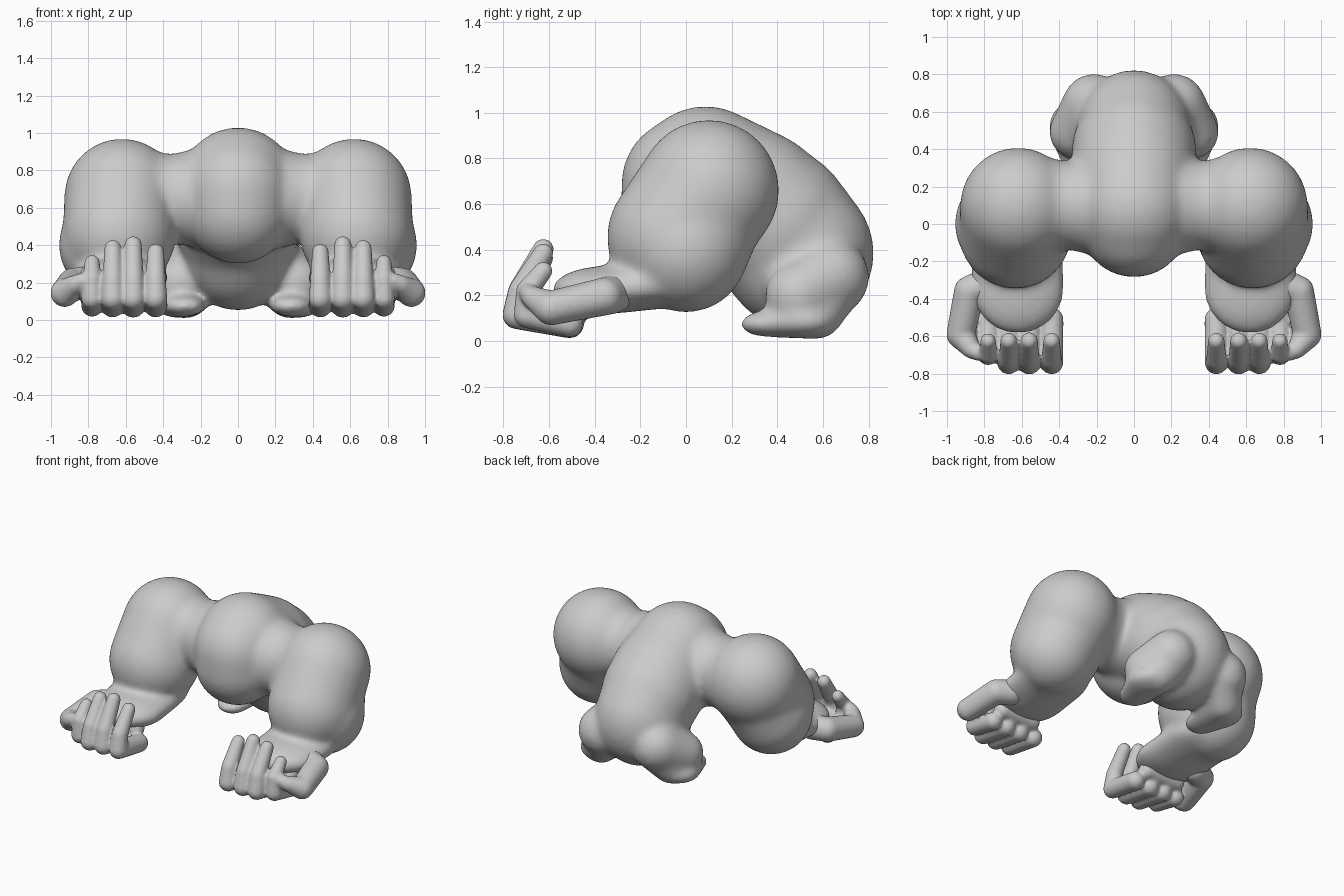
import bpy, bmesh
from mathutils import Matrix

if "Cube" in bpy.data.objects:
    bpy.data.objects.remove(bpy.data.objects["Cube"])


def ball(bm, p, side, stretch):
    """One ellipsoid."""
    x, y, z, r = p
    m = Matrix.Translation((x * side, y, z)) @ Matrix.Diagonal(
        (r * stretch[0], r * stretch[1], r * stretch[2], 1))
    bmesh.ops.create_uvsphere(bm, u_segments=28, v_segments=18, radius=1, matrix=m)


def chain(bm, points, side=1, stretch=(1, 1, 1)):
    """Hull each neighbouring pair of balls into a tapered capsule."""
    for a, b in zip(points, points[1:]):
        part = bmesh.new()
        ball(part, a, side, stretch)
        ball(part, b, side, stretch)
        res = bmesh.ops.convex_hull(part, input=part.verts[:])
        junk = {g for g in res["geom_interior"] + res["geom_unused"]
                if isinstance(g, bmesh.types.BMVert)}
        bmesh.ops.delete(part, geom=list(junk), context="VERTS")
        bmesh.ops.recalc_face_normals(part, faces=part.faces[:])
        tmp = bpy.data.meshes.new("tmp")
        part.to_mesh(tmp)
        part.free()
        bm.from_mesh(tmp)
        bpy.data.meshes.remove(tmp)


def finish(bm, name, voxel, smooth):
    """Fuse the capsules into one skin and soften the joins."""
    mesh = bpy.data.meshes.new(name)
    bm.to_mesh(mesh)
    bm.free()
    ob = bpy.data.objects.new(name, mesh)
    bpy.context.collection.objects.link(ob)
    rm = ob.modifiers.new("fuse", "REMESH")
    rm.mode = "VOXEL"
    rm.voxel_size = voxel
    rm.use_smooth_shade = True
    sm = ob.modifiers.new("soften", "SMOOTH")
    sm.factor = 0.5
    sm.iterations = smooth
    return ob


# torso: chest, back and tapering rump
body = bmesh.new()
chain(body, [(0, 0.0, 0.585, 0.285), (0, 0.005, 0.69, 0.29), (0, 0.085, 0.715, 0.315),
             (0, 0.29, 0.59, 0.338), (0, 0.39, 0.51, 0.335)])
chain(body, [(0, 0.39, 0.515, 0.337), (0, 0.49, 0.385, 0.335), (0, 0.5, 0.34, 0.28)],
      1, (0.94, 1, 1))
for s in (1, -1):
    # shoulder bridge
    chain(body, [(0, 0.1, 0.65, 0.31), (0.36, 0.1, 0.65, 0.23), (0.6, 0.1, 0.65, 0.28)], s)
    # upper arm
    chain(body, [(0.62, 0.1, 0.66, 0.31), (0.635, -0.045, 0.455, 0.303)], s)
    chain(body, [(0.62, 0.1, 0.62, 0.27), (0.685, 0.0, 0.4, 0.275)], s)
    # flat forearm
    chain(body, [(0.63, -0.1, 0.25, 0.25), (0.62, -0.34, 0.225, 0.25)], s, (1, 1, 0.42))
    # hip and thigh
    chain(body, [(0.215, 0.635, 0.28, 0.17), (0.31, 0.49, 0.2, 0.145)], s)
    # lower leg
    chain(body, [(0.215, 0.6, 0.25, 0.17), (0.28, 0.57, 0.13, 0.125)], s)
    # foot
    chain(body, [(0.31, 0.52, 0.088, 0.15), (0.285, 0.345, 0.075, 0.11)], s, (1, 1, 0.52))
finish(body, "body", 0.016, 30)

# hands: palm, four curled fingers and a thumb
fingers = [(0.44, 0.41, 0.046), (0.56, 0.45, 0.047), (0.67, 0.43, 0.046), (0.78, 0.35, 0.042)]
for s, name in ((1, "left_hand"), (-1, "right_hand")):
    hand = bmesh.new()
    chain(hand, [(0.5, -0.46, 0.15, 0.06), (0.74, -0.46, 0.15, 0.06)], s)
    for x, top, r in fingers:
        lean = 0.03 if x > 0.7 else 0
        chain(hand, [(x, -0.51, 0.076, r + 0.017), (x, -0.742 + lean * 1.5, 0.115, r + 0.016),
                     (x, -0.725 + lean, 0.22, r + 0.008), (x, -0.625, top - r, r - 0.001)], s)
    # thumb
    chain(hand, [(0.79, -0.32, 0.205, 0.085), (0.88, -0.36, 0.195, 0.083),
                 (0.927, -0.59, 0.145, 0.076), (0.87, -0.67, 0.19, 0.05),
                 (0.83, -0.69, 0.21, 0.042)], s)
    finish(hand, name, 0.01, 8)
